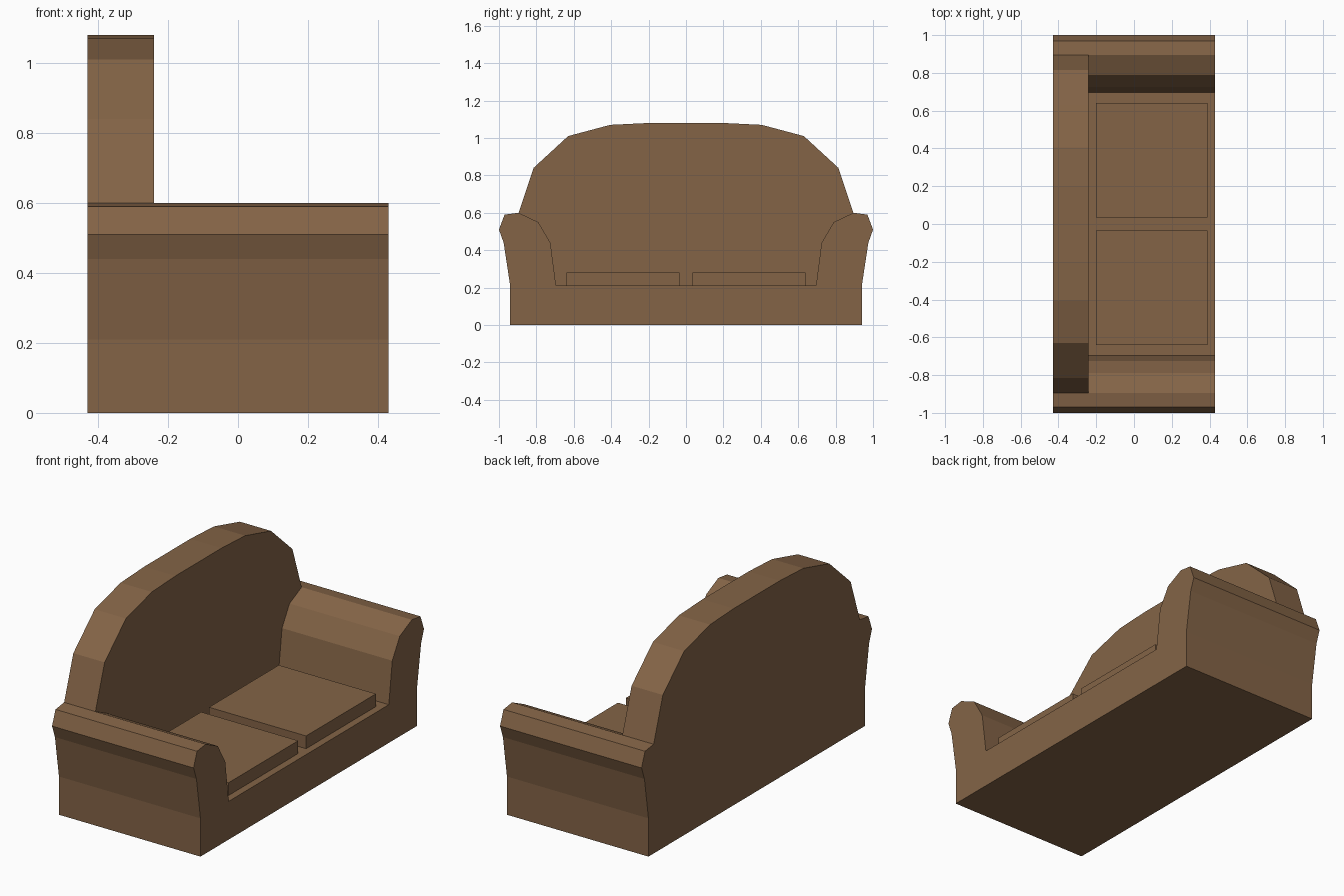
import bpy
import bmesh

cube = bpy.data.objects.get("Cube")
if cube:
    bpy.data.objects.remove(cube, do_unlink=True)

# Single upholstery colour
fabric = bpy.data.materials.new("brown_fabric")
fabric.use_nodes = True
colour = (0.23, 0.127, 0.062, 1.0)
fabric.diffuse_color = colour
bsdf = next(n for n in fabric.node_tree.nodes if n.type == 'BSDF_PRINCIPLED')
bsdf.inputs["Base Color"].default_value = colour
bsdf.inputs["Roughness"].default_value = 0.9


def extrude_profile(name, half, x0, x1):
    """Mirror a half profile (y, z) across y = 0 and extrude it along x."""
    outline = half + [(-y, z) for y, z in reversed(half)]
    bm = bmesh.new()
    face = bm.faces.new([bm.verts.new((x0, y, z)) for y, z in outline])
    result = bmesh.ops.extrude_face_region(bm, geom=[face])
    moved = [g for g in result["geom"] if isinstance(g, bmesh.types.BMVert)]
    bmesh.ops.translate(bm, verts=moved, vec=(x1 - x0, 0, 0))
    bmesh.ops.recalc_face_normals(bm, faces=bm.faces)
    mesh = bpy.data.meshes.new(name)
    bm.to_mesh(mesh)
    bm.free()
    mesh.materials.append(fabric)
    obj = bpy.data.objects.new(name, mesh)
    bpy.context.collection.objects.link(obj)
    return obj


depth = 0.43
arm_outer = [(0.94, 0), (0.94, 0.21), (0.975, 0.44), (1.0, 0.51), (0.97, 0.59)]
arm_inner = [(0.895, 0.60), (0.79, 0.55), (0.725, 0.44), (0.695, 0.21)]
back_top = [(0.815, 0.84), (0.63, 1.01), (0.405, 1.07), (0.2, 1.08)]

# Base with both rolled arms
extrude_profile("base_and_arms", arm_outer + arm_inner, -depth, depth)

# Arched backrest, fitted between the arms
extrude_profile("backrest", arm_inner[::-1] + back_top, -depth, -0.24)

# Two seat cushions
for side, sign in (("left", 1), ("right", -1)):
    cushion = extrude_profile(side + "_seat_cushion", [(0.303, 0.21), (0.303, 0.28)], -0.20, 0.39)
    cushion.location.y = sign * 0.337
